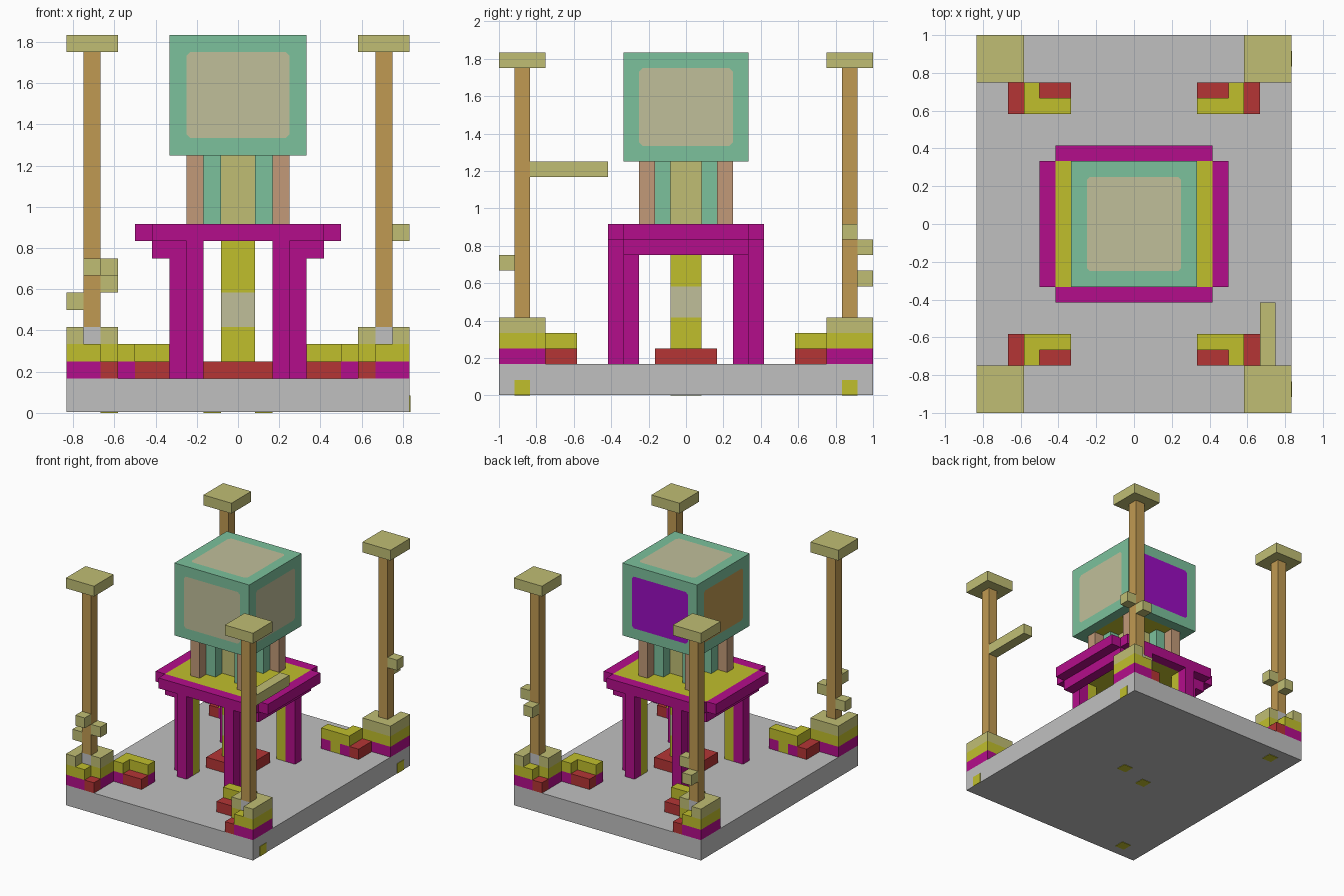
import bpy, bmesh
from mathutils import Vector

old = bpy.data.objects.get("Cube")
if old:
    bpy.data.objects.remove(old, do_unlink=True)

U = 1 / 12    # size of one building block
T = 0.04      # thickness of painted plates, in blocks


def material(name, rgb):
    lin = [((c / 255 + 0.055) / 1.055) ** 2.4 if c > 10 else c / 255 / 12.92 for c in rgb] + [1]
    m = bpy.data.materials.new(name)
    m.use_nodes = True
    m.diffuse_color = lin
    m.node_tree.nodes["Principled BSDF"].inputs["Base Color"].default_value = lin
    return m


GRAY = material("stone gray", (192, 192, 192))
KHAKI = material("khaki", (192, 190, 116))
PALE = material("pale khaki", (192, 191, 154))
TAN = material("tan wood", (192, 154, 82))
BROWN = material("rosy brown", (194, 154, 120))
GREEN = material("sea green", (124, 193, 156))
YELLOW = material("yellow", (192, 191, 44))
RED = material("red", (181, 53, 53))
MAGENTA = material("magenta", (180, 13, 139))
PURPLE = material("purple", (154, 13, 192))


def add_box(bm, x0, x1, y0, y1, z0, z1):
    made = bmesh.ops.create_cube(bm, size=1)["verts"]
    for v in made:
        v.co = Vector(((x0 + x1) / 2 + v.co.x * (x1 - x0),
                       (y0 + y1) / 2 + v.co.y * (y1 - y0),
                       (z0 + z1) / 2 + v.co.z * (z1 - z0))) * U


def finish(name, bm, *mats):
    me = bpy.data.meshes.new(name)
    bm.to_mesh(me)
    bm.free()
    for m in mats:
        me.materials.append(m)
    ob = bpy.data.objects.new(name, me)
    bpy.context.collection.objects.link(ob)
    return ob


def part(name, mat, *boxes, sx=1, sy=1):
    """One object of boxes (x0,x1,y0,y1,z0,z1) in blocks, mirrored by sx, sy."""
    bm = bmesh.new()
    for x0, x1, y0, y1, z0, z1 in boxes:
        xs, ys = sorted((x0 * sx, x1 * sx)), sorted((y0 * sy, y1 * sy))
        add_box(bm, *xs, *ys, z0, z1)
    return finish(name, bm, mat)


# Ground slab with painted marks
part("base_slab", GRAY, (-10, 10, -12, 12, T, 2))
part("base_side_marks", YELLOW, *[(10 - T, 10 + T, y, y + 1, T, 1) for y in (-11, 10)])
part("base_bottom_marks", YELLOW, (-8, -7, -11, -10, 0, 2 * T), (-8, -7, 10, 11, 0, 2 * T),
     (1, 2, 0, 1, 0, 2 * T), (-2, -1, -1, 0, 0, 2 * T))

# Four mirrored corners: footing, post, low wall and table leg
for sx, sy, tag in ((-1, -1, "front_right"), (1, -1, "front_left"),
                    (-1, 1, "back_right"), (1, 1, "back_left")):
    def corner(name, mat, *boxes):
        part(name + "_" + tag, mat, *boxes, sx=sx, sy=sy)

    # stepped footing
    for name, mat, z in (("footing", MAGENTA, 2), ("footing_band", YELLOW, 3)):
        corner(name, mat, (8, 10, 9, 12, z, z + 1), (7, 8, 9, 11, z, z + 1))
    corner("footing_step", RED, (7, 8, 11, 12, 2, 3))
    corner("footing_rim", KHAKI, (9, 10, 9, 12, 4, 5), (7, 8, 9, 11, 4, 5), (8, 9, 9, 10, 4, 5))

    # tall post
    corner("post_socket", GRAY, (8, 9, 10, 11, 4, 5))
    corner("post", TAN, (8, 9, 10, 11, 5, 21))
    corner("post_cap", KHAKI, (7, 10, 9, 12, 21, 22))

    # low wall beside the footing
    corner("wall_lower", MAGENTA, (4, 5, 7, 8, 2, 3), (6, 7, 7, 9, 2, 3))
    corner("wall_top", YELLOW, (4, 6, 7, 8, 3, 4), (6, 7, 7, 9, 3, 4), (5, 6, 7, 8, 2, 3))
    corner("wall_steps", RED, (4, 6, 8, 9, 2, 3), (7, 8, 7, 9, 2, 3))

    # table leg with an inner core
    corner("table_leg", MAGENTA, (3, 4, 3, 4, 2, 10), (2, 3, 4, 5, 2, 10))
    corner("table_leg_core", YELLOW, (2, 3, 3, 4, 2, 10))

    # supports under the head
    corner("outer_support", BROWN, (2, 3, 2, 3, 11, 15))
    corner("inner_support", GREEN, (1, 2, 1, 2, 11, 15))

# Small blocks sticking out of the posts
part("post_knobs", KHAKI,
     (-9, -8, -12, -11, 8, 9), (-8, -7, -11, -10, 7, 8), (-10, -9, -11, -10, 6, 7),
     (9, 10, 10, 11, 10, 11), (8, 9, 11, 12, 9, 10),
     (-9, -8, 11, 12, 7, 8), (-8, -7, 10, 11, 8, 9))
part("post_arm", KHAKI, (8, 9, -10, -5, 14, 15))

# Table
part("table_top", YELLOW, (-5, 5, -4, 4, 10, 11))
part("table_rim", MAGENTA, (-5, 5, -5, -4, 10, 11), (-5, 5, 4, 5, 10, 11),
     (-6, -5, -4, 4, 10, 11), (5, 6, -4, 4, 10, 11))
part("table_side_beams", MAGENTA, (-5, -4, -4, 4, 9, 10), (4, 5, -4, 4, 9, 10))

# Central column
part("column_foot", RED, (-2, 2, -2, 2, 2, 3))
part("column", YELLOW, (-1, 1, -1, 1, 3, 5), (-1, 1, -1, 1, 7, 10))
part("column_band", PALE, (-1, 1, -1, 1, 5, 7))
part("head_core", KHAKI, (-1, 1, -1, 1, 11, 15))

# Head block with an inset panel on each face
bm = bmesh.new()
add_box(bm, -4, 4, -4, 4, 15, 22)
outer = set(bm.verts)
bmesh.ops.inset_individual(bm, faces=bm.faces[:], thickness=U, use_even_offset=True)
inner = [v for v in bm.verts if v not in outer]
bmesh.ops.bevel(bm, geom=inner, offset=0.018, segments=1, affect='VERTICES')
bm.normal_update()
middle = Vector((0, 0, 18.5 * U))
for f in bm.faces:
    f.material_index = 0
    n = f.normal
    c = f.calc_center_median() - middle
    if (c - n * c.dot(n)).length < 0.005:      # only the centred panels
        f.material_index = 1
        if n.y > 0.5:
            f.material_index = 2
        elif n.x < -0.5:
            f.material_index = 3
        elif n.z < -0.5:
            f.material_index = 4
finish("head_block", bm, GREEN, PALE, PURPLE, TAN, YELLOW)
